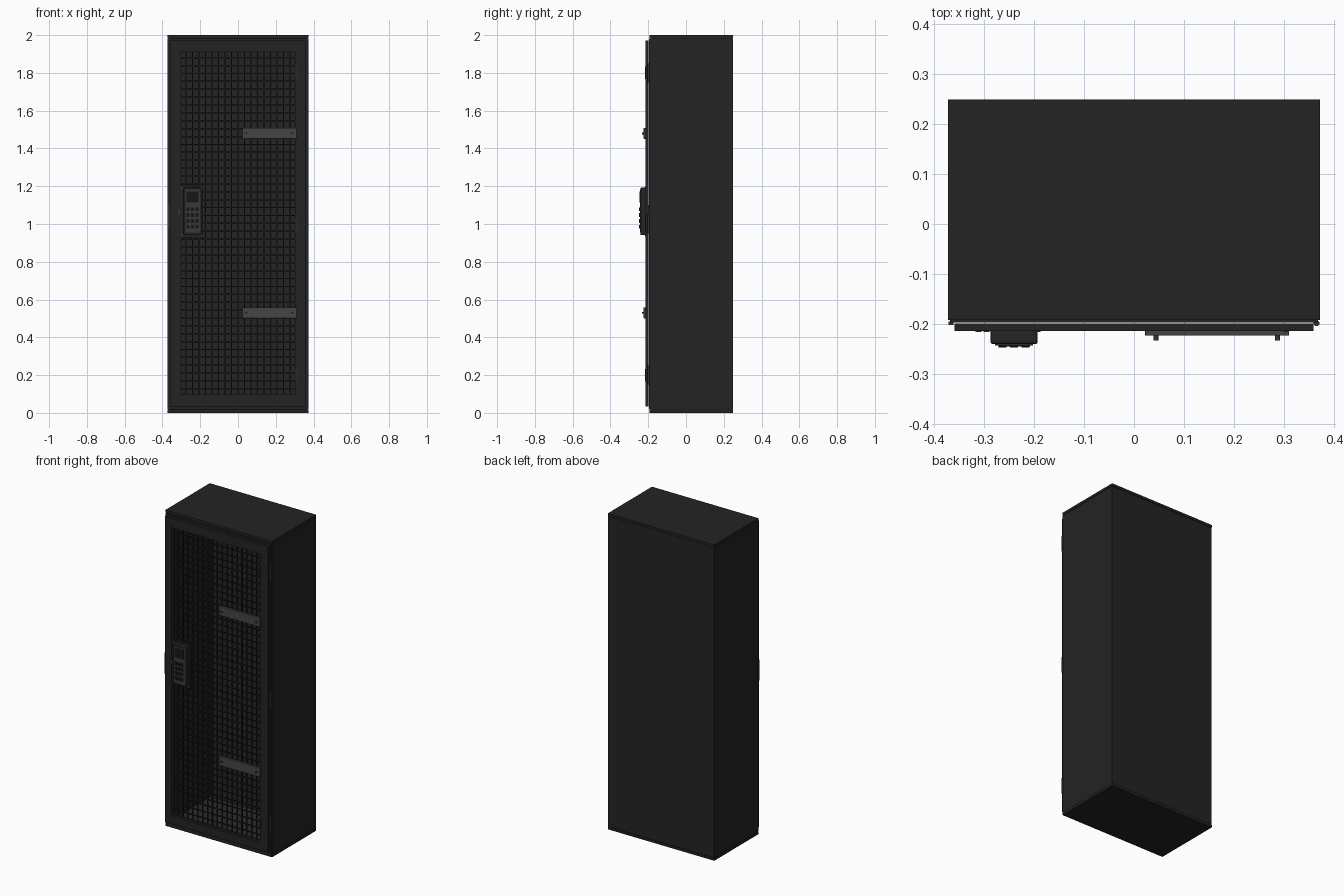
import bpy, bmesh, math
from mathutils import Matrix

if "Cube" in bpy.data.objects:
    bpy.data.objects.remove(bpy.data.objects["Cube"])


def mat(name, v):
    m = bpy.data.materials.new(name)
    m.diffuse_color = (v, v, v, 1)
    m.use_nodes = True
    m.node_tree.nodes["Principled BSDF"].inputs["Base Color"].default_value = m.diffuse_color
    return m


BODY = mat("black steel", 0.017)
WIRE = mat("dark wire", 0.013)
FLOOR = mat("inner floor grey", 0.024)
GREY = mat("bracket grey", 0.06)
METAL = mat("hinge grey", 0.035)
PAD = mat("keypad black", 0.018)
PANEL = mat("keypad panel grey", 0.04)
KEY = mat("key black", 0.008)


def finish(name, bm, m, bevel=0):
    me = bpy.data.meshes.new(name)
    bm.to_mesh(me)
    bm.free()
    o = bpy.data.objects.new(name, me)
    bpy.context.collection.objects.link(o)
    me.materials.append(m)
    if bevel:
        b = o.modifiers.new("bevel", "BEVEL")
        b.width, b.segments = bevel, 2
    return o


def add_box(bm, x0, x1, y0, y1, z0, z1):
    t = Matrix.Translation(((x0 + x1) / 2, (y0 + y1) / 2, (z0 + z1) / 2))
    bmesh.ops.create_cube(bm, size=1, matrix=t @ Matrix.Diagonal((x1 - x0, y1 - y0, z1 - z0, 1)))


def boxes(name, m, items, bevel=0):
    bm = bmesh.new()
    for i in items:
        add_box(bm, *i)
    return finish(name, bm, m, bevel)


def cylinder(name, m, x, y, z, r, length, axis="Z"):
    bm = bmesh.new()
    t = Matrix.Translation((x, y, z))
    if axis == "Y":
        t = t @ Matrix.Rotation(math.pi / 2, 4, "X")
    bmesh.ops.create_cone(bm, cap_ends=True, segments=16, radius1=r, radius2=r, depth=length, matrix=t)
    o = finish(name, bm, m)
    for p in o.data.polygons:
        p.use_smooth = len(p.vertices) == 4
    return o


def frame(name, m, w, z0, z1, y0, y1, bw, bz):
    # rectangular ring in the front plane
    return boxes(name, m, [(-w, -w + bw, y0, y1, z0, z1), (w - bw, w, y0, y1, z0, z1),
                           (-w + bw, w - bw, y0, y1, z0, z0 + bz),
                           (-w + bw, w - bw, y0, y1, z1 - bz, z1)])


# Cabinet shell
W, F, B = 0.372, -0.19, 0.249
for s, n in ((-1, "left"), (1, "right")):
    a, b = sorted((s * W, s * (W - 0.012)))
    boxes(n + "_side", BODY, [(a, b, F, B - 0.012, 0.018, 1.982)])
boxes("back_panel", BODY, [(-W, W, B - 0.012, B, 0.018, 1.982)])
boxes("top_cap", BODY, [(-W - 0.001, W + 0.001, F - 0.002, B + 0.001, 1.984, 2)])
boxes("bottom_cap", BODY, [(-W - 0.001, W + 0.001, F - 0.002, B + 0.001, 0, 0.016)])
boxes("cap_seams", KEY, [(-W + 0.003, W - 0.003, F + 0.003, B - 0.003, z, z + 0.004)
                         for z in (0.015, 1.981)])
boxes("inner_floor", FLOOR, [(-W + 0.012, W - 0.012, F + 0.01, B - 0.012, 0.019, 0.024)])
frame("front_lip", BODY, 0.369, 0.018, 1.982, -0.197, -0.188, 0.04, 0.04)

# Door frame with a raised outer band
frame("door_frame", BODY, 0.36, 0.035, 1.972, -0.215, -0.199, 0.046, 0.05)
frame("door_inner_rim", BODY, 0.314, 0.085, 1.922, -0.212, -0.2, 0.012, 0.012)

# Wire mesh
bm = bmesh.new()
nx, nz, t = 18, 44, 0.0035
for i in range(1, nx):
    x = -0.31 + 0.62 * i / nx
    add_box(bm, x - t, x + t, -0.209, -0.203, 0.085, 1.922)
for i in range(1, nz):
    z = 0.085 + 1.837 * i / nz
    add_box(bm, -0.314, 0.314, -0.205, -0.2, z - t, z + t)
finish("door_mesh", bm, WIRE)

# Strap brackets with bolts
for z in (0.53, 1.48):
    boxes("strap_bracket", GREY, [(0.022, 0.311, -0.224, -0.209, z - 0.029, z + 0.029)], 0.002)
    for x in (0.044, 0.288):
        cylinder("bracket_bolt", METAL, x, -0.228, z, 0.005, 0.012, "Y")

# Hinges
for z in (0.2, 1.0, 1.8):
    cylinder("hinge_pin", METAL, 0.366, -0.199, z, 0.006, 0.1)
    boxes("hinge_leaf", METAL, [(0.301, 0.311, -0.217, -0.205, z - 0.033, z + 0.033)])

# Latch on the free edge
boxes("latch_plate", METAL, [(-0.372, -0.362, -0.203, -0.195, 0.97, 1.1)])
boxes("latch_tab", METAL, [(-0.318, -0.306, -0.217, -0.212, 1.05, 1.08)])

# Keypad lock
boxes("keypad_mount", BODY, [(-0.304, -0.185, -0.213, -0.2, 0.925, 1.205)])
boxes("keypad_corner_tabs", METAL, [(x, x + 0.012, -0.217, -0.21, z, z + 0.018)
                                    for x in (-0.302, -0.199) for z in (0.933, 1.18)])
boxes("keypad_body", PAD, [(-0.288, -0.193, -0.241, -0.21, 0.941, 1.193)], 0.005)
boxes("keypad_panel", PANEL, [(-0.279, -0.202, -0.2435, -0.24, 0.955, 1.183)])
boxes("keypad_screen", KEY, [(-0.272, -0.209, -0.2455, -0.243, 1.115, 1.172)])
boxes("keypad_keys", KEY, [(-0.2405 + 0.023 * c - 0.008, -0.2405 + 0.023 * c + 0.008, -0.248, -0.243,
                            0.985 + 0.031 * r - 0.01, 0.985 + 0.031 * r + 0.01)
                           for c in (-1, 0, 1) for r in range(4)])
